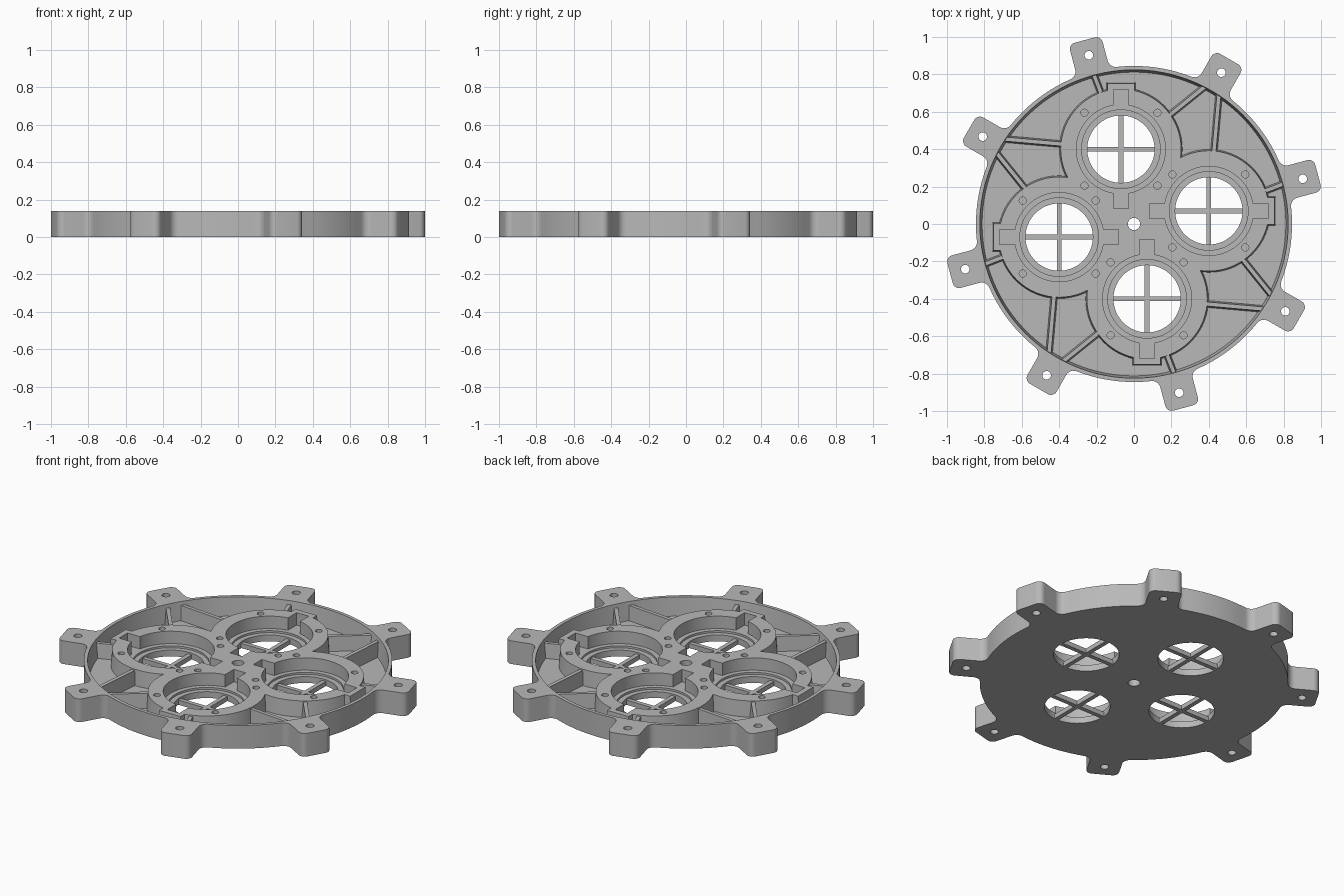
import bpy, bmesh, math
from mathutils import Matrix, Vector

cube = bpy.data.objects.get("Cube")
if cube:
    bpy.data.objects.remove(cube, do_unlink=True)

HEIGHT, FLOOR, BOSS_TOP = 0.14, 0.03, 0.125
RIM, TAB_HALF, TAB_END, CORNER, FILLET = 0.845, 0.09, 1.018, 0.035, 0.045
PORT = Vector((-0.07, 0.40, 0))

grey = bpy.data.materials.new("cast_grey")
grey.use_nodes = True
grey.diffuse_color = (0.48, 0.48, 0.48, 1)
grey.node_tree.nodes["Principled BSDF"].inputs["Base Color"].default_value = grey.diffuse_color


def prism(name, bottom, z0, z1, top=None, turn=0):
    """Solid between a bottom outline and a matching top outline, turned about z."""
    bm = bmesh.new()
    lo = [bm.verts.new((p[0], p[1], z0)) for p in bottom]
    hi = [bm.verts.new((p[0], p[1], z1)) for p in (top or bottom)]
    bm.faces.new(lo[::-1])
    bm.faces.new(hi)
    for i in range(len(lo)):
        j = (i + 1) % len(lo)
        bm.faces.new((lo[i], lo[j], hi[j], hi[i]))
    bm.transform(Matrix.Rotation(turn, 4, "Z"))
    bmesh.ops.recalc_face_normals(bm, faces=bm.faces)
    mesh = bpy.data.meshes.new(name)
    bm.to_mesh(mesh)
    bm.free()
    mesh.materials.append(grey)
    obj = bpy.data.objects.new(name, mesh)
    bpy.context.collection.objects.link(obj)
    return obj


def arc(x, y, r, a0, a1, n):
    return [(x + r * math.cos(a0 + (a1 - a0) * i / n),
             y + r * math.sin(a0 + (a1 - a0) * i / n)) for i in range(n + 1)]


def circle(x, y, r, n=64):
    return arc(x, y, r, 0, math.tau, n)[:-1]


def rect(x0, x1, y0, y1):
    return [(x0, y0), (x1, y0), (x1, y1), (x0, y1)]


def strip(a, b, half):
    a, b = Vector(a), Vector(b)
    side = (b - a).normalized().orthogonal() * half
    return [a - side, b - side, b + side, a + side]


def combine(body, part, operation):
    mod = body.modifiers.new(operation, "BOOLEAN")
    mod.operation, mod.object, mod.solver = operation, part, "EXACT"
    bpy.context.view_layer.objects.active = body
    bpy.ops.object.modifier_apply(modifier=mod.name)
    bpy.data.objects.remove(part, do_unlink=True)


# Outer outline: round rim with eight filleted mounting tabs
side = TAB_HALF + FILLET
root = math.sqrt((RIM + FILLET) ** 2 - side ** 2)
spread = math.atan2(side, root)
end = TAB_END - CORNER
inset = TAB_HALF - CORNER
half_pi = math.pi / 2
tab = (arc(root, -side, FILLET, math.pi - spread, half_pi, 6)
       + arc(end, -inset, CORNER, -half_pi, 0, 6)
       + arc(end, inset, CORNER, 0, half_pi, 6)
       + arc(root, side, FILLET, -half_pi, spread - math.pi, 6))
outline = []
tab_angles = [math.radians(15 + 45 * k) for k in range(8)]
for a in tab_angles:
    c, s = math.cos(a), math.sin(a)
    outline += [(x * c - y * s, x * s + y * c) for x, y in tab]
    outline += arc(0, 0, RIM, a + spread, a + math.pi / 4 - spread, 10)[1:-1]

housing = prism("housing", outline, 0, HEIGHT)
combine(housing, prism("tray", circle(0, 0, 0.812, 128), FLOOR, HEIGHT + 0.05,
                       circle(0, 0, 0.83, 128)), "DIFFERENCE")

# Raised hub, port bosses, slot bumps and ribs, repeated four times
combine(housing, prism("hub", circle(0, 0, 0.2), 0.01, BOSS_TOP), "UNION")
px, py = PORT.x, PORT.y
ribs = [((-0.165, 0.67), (-0.215, 0.80)),
        ((0.17, 0.566), (0.38, 0.735)),
        ((0.425, 0.36), (0.455, 0.70))]
turns = [k * half_pi for k in range(4)]
for t in turns:
    combine(housing, prism("boss", circle(px, py, 0.33), 0.01, BOSS_TOP,
                           circle(px, py, 0.322), t), "UNION")
    combine(housing, prism("bump", rect(px - 0.078, px + 0.078, py + 0.2, py + 0.358),
                           0.01, BOSS_TOP,
                           rect(px - 0.072, px + 0.072, py + 0.2, py + 0.352), t), "UNION")
    for a, b in ribs:
        combine(housing, prism("rib", strip(a, b, 0.02), 0.01, 0.118,
                               strip(a, b, 0.011), t), "UNION")

# Stepped pockets, key slots, openings and blind screw holes
for t in turns:
    cuts = [(circle(px, py, 0.238), 0.05), (circle(px, py, 0.21), 0.038),
            (circle(px, py, 0.18), -0.1),
            (rect(px - 0.04, px + 0.04, py - 0.318, py + 0.318), 0.05)]
    cuts += [(circle(px + sx * 0.195, py + sy * 0.195, 0.019, 20), 0.07)
             for sx in (-1, 1) for sy in (-1, 1)]
    for shape, depth in cuts:
        combine(housing, prism("cut", shape, depth, 0.3, turn=t), "DIFFERENCE")

# Through holes in the centre and the tabs
combine(housing, prism("cut", circle(0, 0, 0.033, 32), -0.1, 0.3), "DIFFERENCE")
for a in tab_angles:
    combine(housing, prism("cut", circle(0.934, 0, 0.023, 24), -0.1, 0.3, turn=a), "DIFFERENCE")

bpy.ops.object.select_all(action="DESELECT")
housing.select_set(True)
bpy.context.view_layer.objects.active = housing
bpy.ops.object.shade_smooth_by_angle(angle=math.radians(30))

# Crossed bars over each opening
for k, t in enumerate(turns):
    prism(f"cross_bar_long_{k + 1}", rect(px - 0.013, px + 0.013, py - 0.182, py + 0.182),
          0, 0.028, turn=t)
    prism(f"cross_bar_short_{k + 1}", rect(px - 0.182, px + 0.182, py - 0.013, py + 0.013),
          0, 0.028, turn=t)
